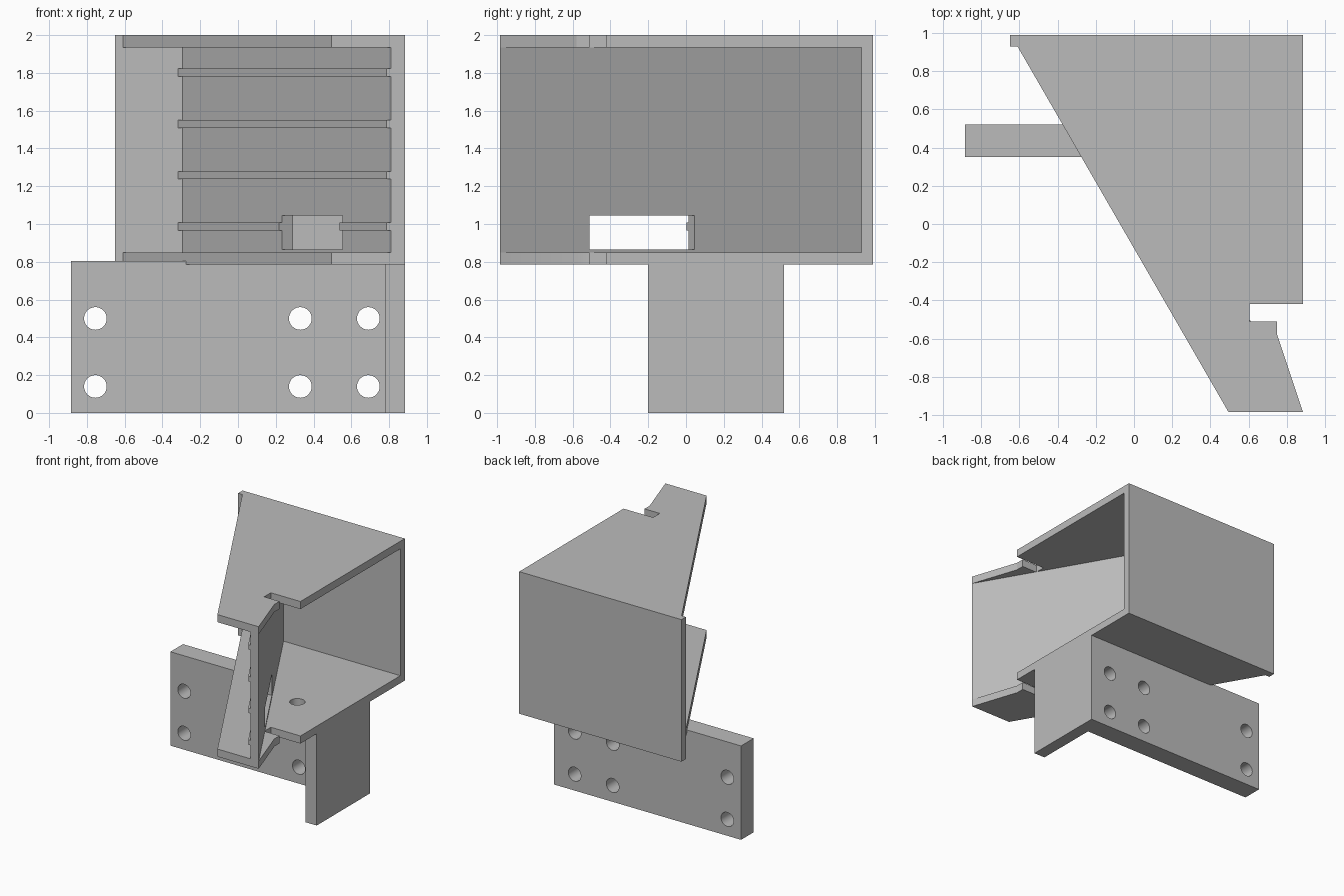
import bpy
import bmesh
from mathutils import Vector, Matrix

cube = bpy.data.objects.get("Cube")
if cube:
    bpy.data.objects.remove(cube, do_unlink=True)

grey = bpy.data.materials.new("plain grey")
grey.use_nodes = True
colour = (0.5, 0.5, 0.5, 1)
grey.diffuse_color = colour
grey.node_tree.nodes["Principled BSDF"].inputs["Base Color"].default_value = colour


def add_object(name, bm):
    bmesh.ops.recalc_face_normals(bm, faces=bm.faces)
    mesh = bpy.data.meshes.new(name)
    bm.to_mesh(mesh)
    bm.free()
    mesh.materials.append(grey)
    obj = bpy.data.objects.new(name, mesh)
    bpy.context.collection.objects.link(obj)
    return obj


def prism(name, outline, bottom, top):
    """Extrude a plan outline between two heights."""
    bm = bmesh.new()
    face = bm.faces.new([bm.verts.new((x, y, bottom)) for x, y in outline])
    grown = bmesh.ops.extrude_face_region(bm, geom=[face])["geom"]
    verts = [v for v in grown if isinstance(v, bmesh.types.BMVert)]
    bmesh.ops.translate(bm, verts=verts, vec=(0, 0, top - bottom))
    return add_object(name, bm)


def drill(centre, axis):
    """Cylinder cutter for a bolt hole."""
    bm = bmesh.new()
    turn = Vector((0, 0, 1)).rotation_difference(Vector(axis)).to_matrix().to_4x4()
    bmesh.ops.create_cone(bm, cap_ends=True, segments=32, radius1=0.06, radius2=0.06,
                          depth=0.4, matrix=Matrix.Translation(centre) @ turn)
    return add_object("cutter", bm)


def cut(obj, cutter):
    cutter.hide_render = True
    mod = obj.modifiers.new("cut", "BOOLEAN")
    mod.operation = "DIFFERENCE"
    mod.solver = "EXACT"
    mod.object = cutter
    bpy.context.view_layer.objects.active = obj
    bpy.ops.object.modifier_apply(modifier=mod.name)


FRONT, INNER, BACK = -0.985, 0.93, 0.99
LOW, HIGH, THICK, SIDE = 0.785, 2.0, 0.065, 0.885

# Top and bottom plates with a slanted edge and a side notch
plate = [(-0.65, BACK), (SIDE, BACK), (SIDE, -0.42), (0.605, -0.42), (0.605, -0.51),
         (0.75, -0.51), (0.75, -0.58), (SIDE, FRONT), (0.495, FRONT),
         (-0.61, INNER), (-0.65, INNER)]
prism("top_plate", plate, HIGH - THICK, HIGH)
bottom_plate = prism("bottom_plate", plate, LOW, LOW + THICK)
hole = drill((0.506, 0.08, LOW), (0, 0, 1))
cut(bottom_plate, hole)
bpy.data.objects.remove(hole, do_unlink=True)

# Back wall between the plates
prism("back_wall", [(-0.65, INNER), (SIDE, INNER), (SIDE, BACK), (-0.65, BACK)],
      LOW + THICK, HIGH - THICK)


# Diagonal wall and its ridges
def slanted(name, x_min, x_max, bottom, top):
    run = 1.105
    return prism(name, [(x_min, FRONT), (x_max, FRONT),
                        (x_max - run, INNER), (x_min - run, INNER)], bottom, top)


wall = slanted("diagonal_wall", 0.81, SIDE, LOW + THICK, HIGH - THICK)
ridges = [slanted(f"wall_ridge_{i + 1}", 0.787, 0.812, z, z + 0.042)
          for i, z in enumerate((0.965, 1.237, 1.508, 1.78))]

# Slot cut square through the diagonal wall
normal = Vector((0.866, 0.5)) * 0.2
a, b = Vector((0.29, 0.045)), Vector((0.61, -0.51))
slot = prism("cutter", [a + normal, b + normal, b - normal, a - normal], 0.865, 1.045)
cut(wall, slot)
cut(ridges[0], slot)
bpy.data.objects.remove(slot, do_unlink=True)

# Angled mounting bracket with bolt holes
bracket = prism("mounting_bracket", [(-SIDE, 0.35), (0.78, 0.35), (0.78, -0.2),
                                     (SIDE, -0.2), (SIDE, 0.52), (-SIDE, 0.52)], 0, 0.803)
for x in (-0.755, 0.33, 0.69):
    for z in (0.14, 0.5):
        hole = drill((x, 0.435, z), (0, 1, 0))
        cut(bracket, hole)
        bpy.data.objects.remove(hole, do_unlink=True)

# Smooth hole walls while keeping sharp edges
for obj in (bracket, bottom_plate):
    bpy.ops.object.select_all(action="DESELECT")
    obj.select_set(True)
    bpy.context.view_layer.objects.active = obj
    bpy.ops.object.shade_smooth_by_angle()
